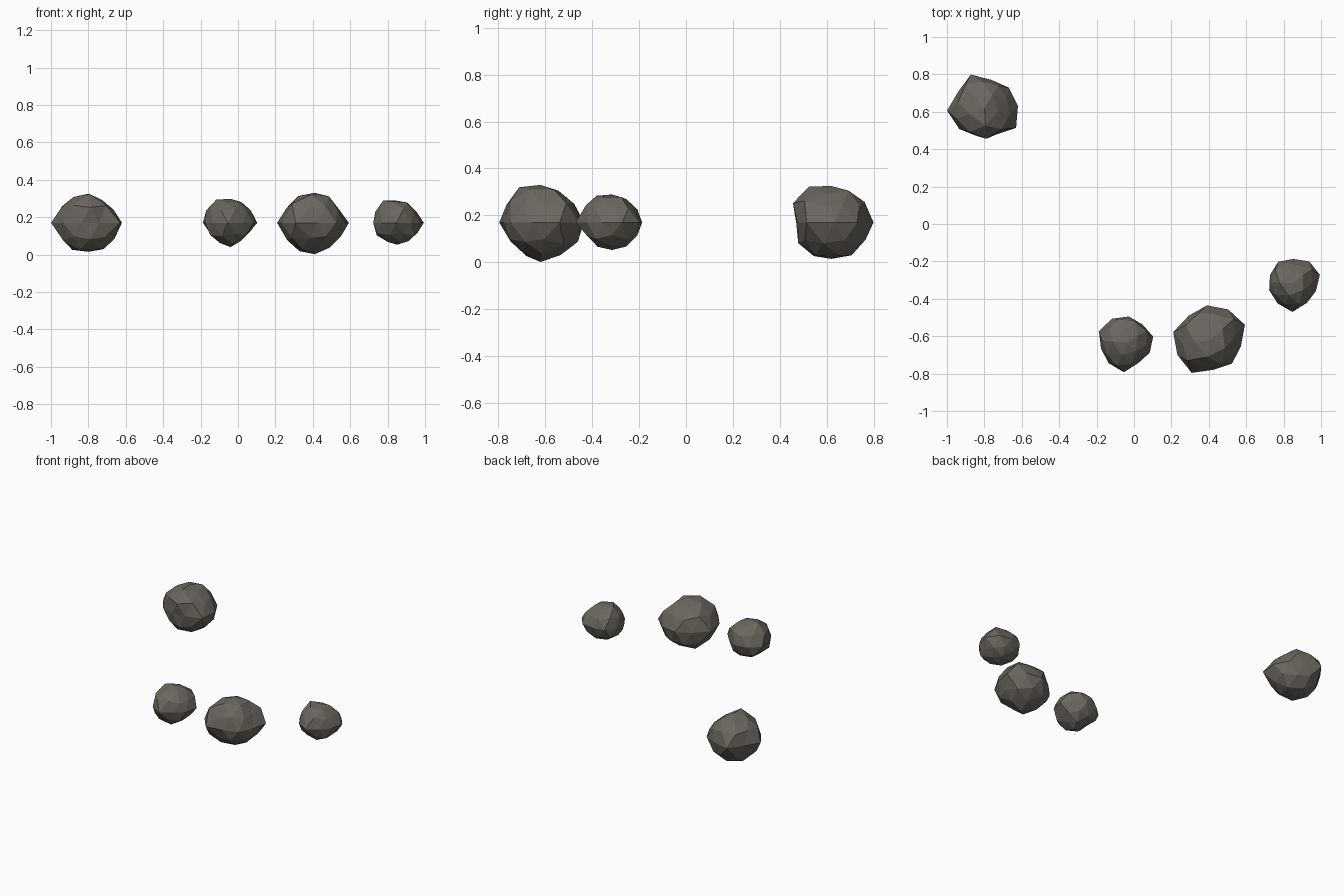
import bpy, bmesh, math, random
from mathutils import Vector, Matrix

if "Cube" in bpy.data.objects:
    bpy.data.objects.remove(bpy.data.objects["Cube"])

random.seed(4)

stone = bpy.data.materials.new("warm_grey_stone")
stone.diffuse_color = (0.147, 0.133, 0.112, 1)
stone.use_nodes = True
stone.node_tree.nodes["Principled BSDF"].inputs["Base Color"].default_value = stone.diffuse_color


def direction(azimuth, latitude):
    a, l = math.radians(azimuth), math.radians(latitude)
    return Vector((math.cos(a) * math.cos(l), math.sin(a) * math.cos(l), math.sin(l)))


def rock(name, centre, turn, waist, upper, lower, top, bottom):
    """Faceted ball whose radius follows a few measured directions.
    waist: 10 radii round the equator; upper / lower: right, back, left, front."""
    known = [(direction(turn - 18 + 36 * i, 0), r) for i, r in enumerate(waist)]
    for i in range(4):
        known.append((direction(90 * i, 42), upper[i]))
        known.append((direction(90 * i, -42), lower[i]))
    known += [(Vector((0, 0, 1)), top), (Vector((0, 0, -1)), bottom)]

    bm = bmesh.new()
    bmesh.ops.create_icosphere(bm, subdivisions=2, radius=1,
                               matrix=Matrix.Rotation(math.radians(turn), 4, 'Z'))
    for v in bm.verts:
        d = v.co.normalized()
        weights = [1 / (d.angle(k, 0) + 0.02) ** 4 for k, _ in known]
        r = sum(w * k[1] for w, k in zip(weights, known)) / sum(weights)
        # small chips away from the waist and the two poles
        if 0.1 < abs(d.z) < 0.95:
            r *= random.uniform(0.95, 1.05)
        v.co = d * r
    me = bpy.data.meshes.new(name)
    bm.to_mesh(me)
    bm.free()
    me.materials.append(stone)
    ob = bpy.data.objects.new(name, me)
    ob.location = centre
    bpy.context.collection.objects.link(ob)


# large rock at the back left
rock("back_rock", (-0.80, 0.62, 0.17), 58,
     [.17, .155, .193, .165, .20, .175, .155, .155, .20, .18],
     [.147, .16, .162, .18], [.172, .17, .165, .162], .155, .155)

# small rock at the front middle
rock("front_small_rock", (-0.04, -0.635, 0.17), 31,
     [.146, .13, .141, .15, .16, .14, .145, .158, .125, .135],
     [.13, .135, .145, .135], [.11, .13, .127, .13], .128, .13)

# large rock at the front
rock("front_large_rock", (0.41, -0.62, 0.17), 42,
     [.20, .188, .186, .175, .205, .195, .203, .16, .17, .165],
     [.155, .163, .172, .172], [.157, .172, .17, .145], .16, .168)

# small rock at the right
rock("right_small_rock", (0.85, -0.315, 0.17), 35,
     [.15, .144, .128, .138, .13, .133, .137, .155, .13, .13],
     [.125, .117, .135, .138], [.12, .125, .125, .125], .118, .117)
